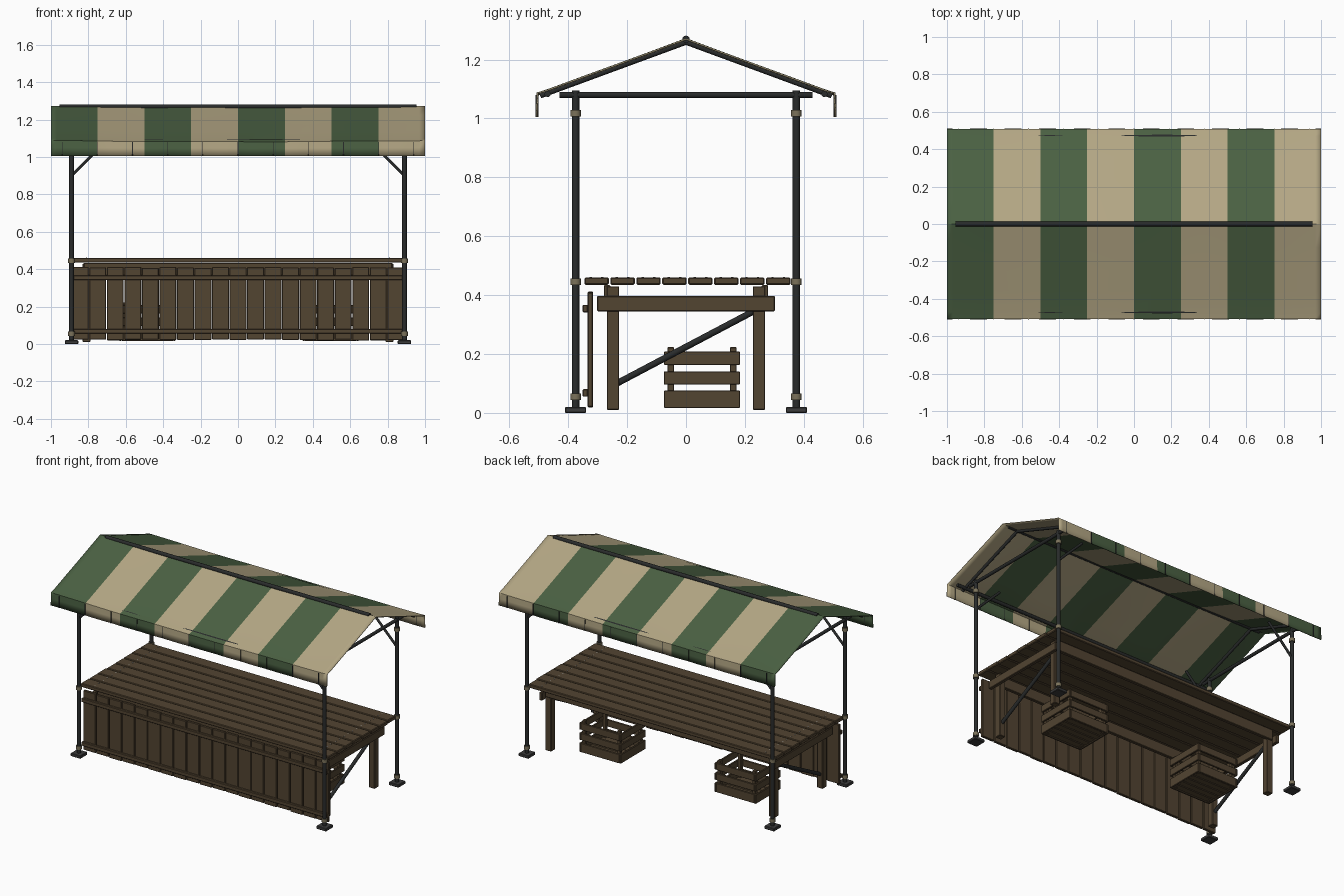
import bpy, bmesh, math, random
from mathutils import Vector, Matrix

if "Cube" in bpy.data.objects:
    bpy.data.objects.remove(bpy.data.objects["Cube"])

random.seed(4)


def material(name, rgb):
    m = bpy.data.materials.new(name)
    m.diffuse_color = (*rgb, 1)
    m.use_nodes = True
    m.node_tree.nodes["Principled BSDF"].inputs["Base Color"].default_value = m.diffuse_color
    return m


WOOD = material("brown wood", (0.085, 0.058, 0.031))
METAL = material("dark metal", (0.022, 0.024, 0.024))
PLATE = material("grey foot metal", (0.045, 0.045, 0.045))
CLAMP = material("dull brass", (0.20, 0.17, 0.105))
GREEN = material("green cloth", (0.070, 0.120, 0.056))
TAN = material("tan cloth", (0.46, 0.39, 0.235))
SCREW = material("pale steel", (0.35, 0.34, 0.32))


def finish(name, bm, mats, bevel=0):
    bmesh.ops.recalc_face_normals(bm, faces=bm.faces)
    me = bpy.data.meshes.new(name)
    bm.to_mesh(me)
    bm.free()
    ob = bpy.data.objects.new(name, me)
    bpy.context.collection.objects.link(ob)
    for m in mats:
        me.materials.append(m)
    if bevel:
        mod = ob.modifiers.new("soft edges", "BEVEL")
        mod.width, mod.segments = bevel, 1
    return ob


def boxes(name, spans, mat, bevel=0.003):
    """One object from boxes given as (x0, x1, y0, y1, z0, z1)."""
    bm = bmesh.new()
    for x0, x1, y0, y1, z0, z1 in spans:
        mtx = Matrix.Translation(((x0 + x1) / 2, (y0 + y1) / 2, (z0 + z1) / 2))
        mtx = mtx @ Matrix.Diagonal((x1 - x0, y1 - y0, z1 - z0, 1))
        bmesh.ops.create_cube(bm, size=1, matrix=mtx)
    return finish(name, bm, [mat], bevel)


def tubes(name, runs, radius, mat, sides=12):
    """One object from round bars given as (start, end)."""
    bm = bmesh.new()
    for a, b in runs:
        a, b = Vector(a), Vector(b)
        rot = (b - a).to_track_quat("Z", "Y").to_matrix().to_4x4()
        bmesh.ops.create_cone(bm, cap_ends=True, segments=sides, radius1=radius,
                              radius2=radius, depth=(b - a).length,
                              matrix=Matrix.Translation((a + b) / 2) @ rot)
    for f in bm.faces:
        f.smooth = len(f.verts) == 4
    for e in bm.edges:
        e.smooth = all(f.smooth for f in e.link_faces)
    return finish(name, bm, [mat])


SIGNS = (-1, 1)
CORNERS = [(sx, sy) for sx in SIGNS for sy in SIGNS]
PX, PY = 0.89, 0.375

# Frame posts, feet and clamps
tubes("frame_posts", [((x * PX, y * PY, 0.01), (x * PX, y * PY, 1.095))
                      for x, y in CORNERS], 0.0125, METAL)
boxes("post_feet", [(x * PX - 0.036, x * PX + 0.036, y * PY - 0.036, y * PY + 0.036, 0, 0.02)
                    for x, y in CORNERS], PLATE)
tubes("post_clamps", [((x * PX, y * PY, z - 0.011), (x * PX, y * PY, z + 0.011))
                      for x, y in CORNERS for z in (0.055, 0.445, 1.018)], 0.018, CLAMP)

# Roof frame
tubes("roof_crossbars", [((x * PX, -0.43, 1.08), (x * PX, 0.43, 1.08)) for x in SIGNS],
      0.0105, METAL)
tubes("roof_rafters", [((x * PX, y * 0.495, 1.077), (x * PX, 0, 1.259)) for x, y in CORNERS],
      0.009, METAL)
tubes("eave_poles", [((-0.95, y * 0.47, 1.083), (0.95, y * 0.47, 1.083)) for y in SIGNS],
      0.0105, METAL)
tubes("ridge_pole", [((-0.955, 0, 1.269), (0.955, 0, 1.269))], 0.0125, METAL)
tubes("knee_braces", [((x * PX, y * PY, 0.9), (x * 0.71, y * PY, 1.08)) for x, y in CORNERS],
      0.008, METAL)


# Striped canopy with hanging front and back flaps
def canopy():
    bm = bmesh.new()
    cols = 64
    half = [(0.505, 1.005), (0.505, 1.05), (0.505, 1.086), (0.47, 1.0965), (0.36, 1.137),
            (0.25, 1.177), (0.125, 1.223)]
    profile = [(-y, z) for y, z in half] + [(0, 1.27)] + list(reversed(half))
    rows = []
    for i in range(cols + 1):
        x = -1 + 2 * i / cols
        sag = 0.006 * (1 - x * x) + 0.001 * math.sin(9 * x)
        row = []
        for y, z in profile:
            hang = max(0, (1.086 - z) / 0.081)
            y += math.copysign(0.0025 * hang * math.sin(17 * x), y) if y else 0
            row.append(bm.verts.new((x, y, z - sag * (1 - hang))))
        rows.append(row)
    for i in range(cols):
        for j in range(len(profile) - 1):
            f = bm.faces.new((rows[i][j], rows[i + 1][j], rows[i + 1][j + 1], rows[i][j + 1]))
            f.material_index = (i * 8 // cols) % 2
            f.smooth = True
    for e in bm.edges:
        y, z = (e.verts[0].co + e.verts[1].co).yz / 2
        along = abs(e.verts[0].co.y - e.verts[1].co.y) < 0.004
        e.smooth = not (along and (abs(y) < 0.01 or 1.07 < z < 1.09))
    ob = finish("striped_canopy", bm, [GREEN, TAN])
    mod = ob.modifiers.new("cloth thickness", "SOLIDIFY")
    mod.thickness, mod.offset = 0.005, 0


canopy()

# Seams between hanging flaps
boxes("flap_seams", [(x - 0.0015, x + 0.0015, y * 0.506 - 0.005, y * 0.506 + 0.005, 1.005, 1.08)
                     for y in SIGNS for x in [-0.94 + 0.188 * i for i in range(11)]], METAL, 0)

# Table top planks and their screws
tops = [-0.345 + 0.0881 * i for i in range(8)]
boxes("table_top_planks", [(-0.9 + random.uniform(0, 0.006), 0.9 - random.uniform(0, 0.006),
                            y, y + 0.083, 0.435, 0.46) for y in tops], WOOD, 0.004)
tubes("table_screws", [((x * 0.81, y + d, 0.455), (x * 0.81, y + d, 0.4615))
                       for x in SIGNS for y in tops for d in (0.022, 0.061)], 0.004, SCREW, 8)

# Table legs, rails and diagonal struts
boxes("table_legs", [(x * 0.81 - 0.021, x * 0.81 + 0.021, y * 0.248 - 0.021, y * 0.248 + 0.021,
                      0.01, 0.43) for x, y in CORNERS], WOOD)
boxes("table_end_rails", [(x * 0.842 - 0.011, x * 0.842 + 0.011, -0.302, 0.302, 0.345, 0.397)
                          for x in SIGNS], WOOD)
boxes("table_long_rails", [(-0.825, 0.825, y * 0.268 - 0.011, y * 0.268 + 0.011, 0.365, 0.434)
                           for y in SIGNS], WOOD)
tubes("table_diagonal_struts", [((x * 0.81, -0.235, 0.1), (x * 0.81, 0.235, 0.348))
                                for x in SIGNS], 0.011, METAL)

# Front skirt of upright boards with two battens
pitch = 1.78 / 19
boxes("front_boards", [(-0.89 + pitch * i + 0.002, -0.89 + pitch * (i + 1) - 0.002,
                        -0.334, -0.316, 0.018 + random.uniform(0, 0.006),
                        0.41 + random.uniform(-0.003, 0.003)) for i in range(19)], WOOD)
boxes("front_battens", [(-0.89, 0.89, -0.351, -0.333, z, z + 0.026) for z in (0.055, 0.341)],
      WOOD)


# Slatted crates under the table
def crate(name, cx, cy, hx, hy):
    t = 0.012
    parts = []
    for z0, z1 in ((0.017, 0.076), (0.096, 0.141), (0.163, 0.208)):
        for s in SIGNS:
            ex, ey = cx + s * (hx - t / 2), cy + s * (hy - t / 2)
            parts.append((ex - t / 2, ex + t / 2, cy - hy, cy + hy, z0, z1))
            parts.append((cx - hx + t, cx + hx - t, ey - t / 2, ey + t / 2, z0, z1))
    for sx, sy in CORNERS:
        x, y = cx + sx * (hx - t - 0.011), cy + sy * (hy - t - 0.011)
        parts.append((x - 0.011, x + 0.011, y - 0.011, y + 0.011, 0.017, 0.223))
    w = 2 * (hy - t) / 5
    for i in range(5):
        y = cy - hy + t + w * i
        parts.append((cx - hx + t, cx + hx - t, y + 0.002, y + w - 0.002, 0.02, 0.031))
    boxes(name, parts, WOOD, 0.002)


crate("left_crate", -0.485, 0.054, 0.15, 0.129)
crate("right_crate", 0.495, 0.054, 0.15, 0.129)
